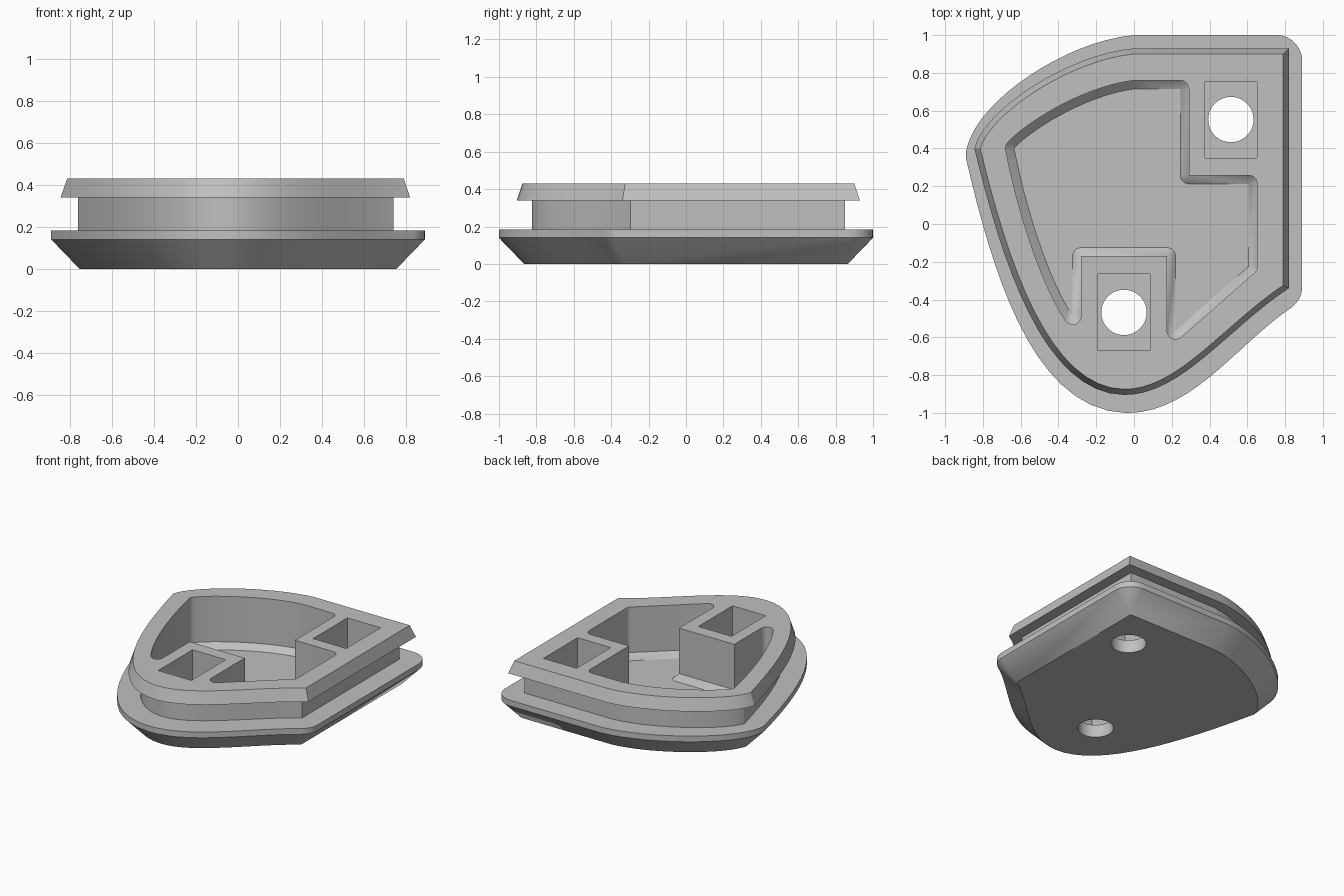
import bpy, bmesh, math
from mathutils import Vector

cube = bpy.data.objects.get("Cube")
if cube:
    bpy.data.objects.remove(cube, do_unlink=True)

grey = bpy.data.materials.new("light_grey")
grey.use_nodes = True
colour = (0.53, 0.53, 0.53, 1)
grey.diffuse_color = colour
grey.node_tree.nodes["Principled BSDF"].inputs["Base Color"].default_value = colour

STEPS = 8  # points per rounded corner


def curve(a, b, c, d, n=16):
    """Points of a cubic curve, without its last point."""
    a, b, c, d = map(Vector, (a, b, c, d))
    out = []
    for i in range(n):
        t = i / n
        s = 1 - t
        out.append(a * s**3 + b * 3 * s * s * t + c * 3 * s * t * t + d * t**3)
    return out


def offset_pair(poly, d, rounded=False):
    """Matching loops: the outline, and the outline grown by d.
    Sharp corners get STEPS points; rounded ones sweep about the inner pivot."""
    base, grown = [], []
    n = len(poly)
    for i, p in enumerate(poly):
        e1 = (p - poly[i - 1]).normalized()
        e2 = (poly[(i + 1) % n] - p).normalized()
        n1, n2 = Vector((e1.y, -e1.x)), Vector((e2.y, -e2.x))
        turn = math.atan2(e1.x * e2.y - e1.y * e2.x, e1.dot(e2))
        mitre = p + (n1 + n2) * (d / (1 + n1.dot(n2)))
        if abs(turn) < math.radians(18):
            base.append(p)
            grown.append(mitre)
            continue
        start = math.atan2(n1.y, n1.x)
        for k in range(STEPS):
            a = start + turn * k / (STEPS - 1)
            arm = Vector((math.cos(a), math.sin(a))) * d
            if not rounded:
                base.append(p)
                grown.append(mitre)
            elif turn > 0:
                base.append(p)
                grown.append(p + arm)
            else:
                base.append(mitre - arm)
                grown.append(mitre)
    return base, grown


def loft(name, rings):
    """Solid through a stack of (loop, height) rings, capped at both ends."""
    bm = bmesh.new()
    rows = [[bm.verts.new((p.x, p.y, z)) for p in loop] for loop, z in rings]
    for lo, hi in zip(rows, rows[1:]):
        for i in range(len(lo)):
            bm.faces.new((lo[i - 1], lo[i], hi[i], hi[i - 1]))
    bm.faces.new(rows[0][::-1])
    bm.faces.new(rows[-1])
    bmesh.ops.remove_doubles(bm, verts=bm.verts, dist=1e-5)
    bmesh.ops.recalc_face_normals(bm, faces=bm.faces)
    mesh = bpy.data.meshes.new(name)
    bm.to_mesh(mesh)
    bm.free()
    mesh.materials.append(grey)
    obj = bpy.data.objects.new(name, mesh)
    bpy.context.collection.objects.link(obj)
    return obj


def cut(target, cutter):
    bpy.context.view_layer.objects.active = target
    mod = target.modifiers.new("cut", "BOOLEAN")
    mod.operation = "DIFFERENCE"
    mod.solver = "EXACT"
    mod.object = cutter
    bpy.ops.object.modifier_apply(modifier=mod.name)
    bpy.data.objects.remove(cutter, do_unlink=True)


# Outline of the upper flange, counter-clockwise
flange = [Vector((0.82, 0.93))]
flange += curve((0, 0.93), (-0.35, 0.9), (-0.8, 0.6), (-0.845, 0.4))
flange += curve((-0.845, 0.4), (-0.7, -0.2), (-0.48, -0.9), (-0.05, -0.905))
flange += curve((-0.05, -0.905), (0.25, -0.905), (0.5, -0.55), (0.82, -0.34))
flange.append(Vector((0.82, -0.34)))

# Base plate: sharp underside growing into a round-cornered rim
under = [Vector(((p.x + 0.0125) * 0.907, (p.y - 0.0125) * 0.943)) for p in flange]
sole, rim = offset_pair(under, 0.135, rounded=True)
foot, neck = offset_pair(flange, -0.08)
_, crown = offset_pair(flange, -0.03)
body = loft("retainer_body", [
    (sole, 0), (rim, 0.14), (rim, 0.183), (neck, 0.183),
    (neck, 0.34), (foot, 0.34), (crown, 0.43)])

# Deep pocket that wraps round the two posts, with a sloped floor edge
pocket = [Vector((0.245, 0.715))]
pocket += curve((0, 0.715), (-0.27, 0.68), (-0.57, 0.48), (-0.635, 0.4))
pocket += curve((-0.635, 0.4), (-0.57, 0.07), (-0.45, -0.3), (-0.325, -0.487))
pocket += [Vector(p) for p in (
    (-0.325, -0.487), (-0.325, -0.125), (0.22, -0.125), (0.22, -0.565),
    (0.607, -0.225), (0.607, 0.213), (0.245, 0.213))]
floor, wall = offset_pair(pocket, 0.045, rounded=True)
cut(body, loft("pocket_cutter", [(floor, 0.05), (wall, 0.09), (wall, 0.6)]))

# Rectangular socket and round through hole in each post
for x, y in ((0.513, 0.553), (-0.053, -0.468)):
    bpy.ops.mesh.primitive_cube_add(size=1, location=(x, y, 0.395))
    socket = bpy.context.object
    socket.scale = (0.275, 0.405, 0.6)
    cut(body, socket)
    bpy.ops.mesh.primitive_cylinder_add(vertices=48, radius=0.12, depth=0.4,
                                        location=(x, y, 0.05))
    cut(body, bpy.context.object)

# One colour throughout, smooth curves with crisp edges
body.data.materials.clear()
body.data.materials.append(grey)
for face in body.data.polygons:
    face.material_index = 0
bpy.ops.object.select_all(action="DESELECT")
body.select_set(True)
bpy.context.view_layer.objects.active = body
bpy.ops.object.shade_smooth_by_angle(angle=math.radians(25))
